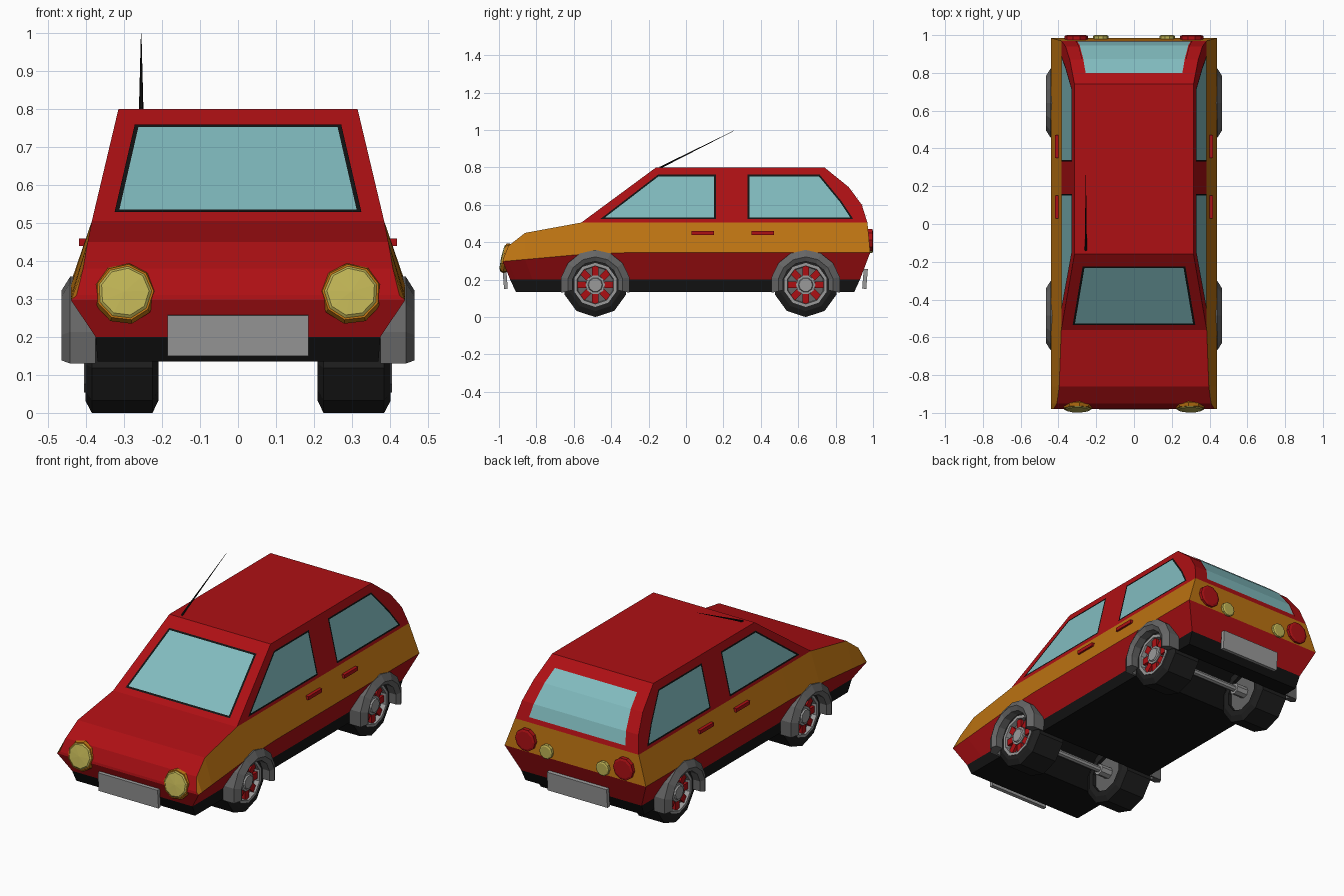
import bpy, bmesh
from math import pi, radians, sin, cos
from mathutils import Vector, Matrix

if "Cube" in bpy.data.objects:
    bpy.data.objects.remove(bpy.data.objects["Cube"])


def mat(name, *rgb):
    m = bpy.data.materials.new(name)
    m.diffuse_color = (*rgb, 1)
    m.use_nodes = True
    m.node_tree.nodes["Principled BSDF"].inputs["Base Color"].default_value = m.diffuse_color
    return m


RED = mat("red paint", .42, .005, .007)
ORANGE = mat("orange paint", .5, .17, .006)
BLACK = mat("black trim", .006, .006, .006)
RUBBER = mat("rubber", .014, .014, .014)
DARK = mat("dark grey plastic", .13, .13, .13)
GREY = mat("mid grey metal", .32, .32, .32)
GLASS = mat("glass", .22, .5, .52)
YELLOW = mat("yellow lens", .52, .45, .09)


def make(name, bm, mats, mirror=False, loc=(0, 0, 0)):
    bmesh.ops.remove_doubles(bm, verts=bm.verts, dist=1e-5)
    me = bpy.data.meshes.new(name)
    bm.to_mesh(me)
    bm.free()
    for m in mats:
        me.materials.append(m)
    ob = bpy.data.objects.new(name, me)
    ob.location = loc
    bpy.context.collection.objects.link(ob)
    if mirror:
        ob.modifiers.new("mirror", "MIRROR").use_mirror_merge = False
    return ob


def sweep(profile, n, start=0, span=2 * pi, closed=False, matrix=None):
    """Turn an (x, r) profile about the x axis."""
    bm = bmesh.new()
    full = span > 6.28
    rings = []
    for i in range(n if full else n + 1):
        a = start + span * i / n
        rings.append([bm.verts.new((x, r * cos(a), r * sin(a))) for x, r in profile])
    k = len(profile)
    for i in range(n):
        p, q = rings[i], rings[(i + 1) % len(rings)]
        for j in range(k if closed else k - 1):
            bm.faces.new((p[j], p[(j + 1) % k], q[(j + 1) % k], q[j]))
    if not full:
        bm.faces.new(rings[0])
        bm.faces.new(rings[-1])
    bmesh.ops.remove_doubles(bm, verts=bm.verts, dist=1e-5)
    bmesh.ops.dissolve_degenerate(bm, edges=bm.edges, dist=1e-6)
    bmesh.ops.recalc_face_normals(bm, faces=bm.faces)
    if matrix:
        bm.transform(matrix)
    return bm


def box(name, centre, size, m, mirror=False, tilt=0):
    bm = bmesh.new()
    bmesh.ops.create_cube(bm, size=1)
    bm.transform(Matrix.Translation(centre) @ Matrix.Rotation(tilt, 4, 'X') @ Matrix.Diagonal((*size, 1)))
    return make(name, bm, [m], mirror)


def facing(centre, direction):
    return Matrix.Translation(centre) @ Vector(direction).to_track_quat('X', 'Z').to_matrix().to_4x4()


# lower body: columns of floor y, sill y, belt (y, z), shoulder (x, y, z)
cols = [(-.91, -.94, -.98, .297, .425, -.978, .31),
        (-.89, -.91, -.95, .300, .408, -.95, .38),
        (-.82, -.82, -.86, .308, .396, -.86, .45),
        (-.56, -.56, -.56, .335, .385, -.56, .505),
        (-.30, -.30, -.30, .345, .385, -.30, .505),
        (.90, .93, .985, .345, .385, .97, .505)]
bm = bmesh.new()
secs = []
for yf, ys, yb, zb, xt, yt, zt in cols:
    pts = [(.37, yf, .135), (.375, ys, .2), (.44, yb, zb), (xt, yt, zt)]
    secs.append([[bm.verts.new((s * x, y, z)) for x, y, z in pts] for s in (1, -1)])


def quad(vs, idx):
    bm.faces.new(vs).material_index = idx


for a, b in zip(secs, secs[1:]):
    for s in (0, 1):
        for j in range(3):
            quad((a[s][j], b[s][j], b[s][j + 1], a[s][j + 1]), j)
    quad((a[0][3], b[0][3], b[1][3], a[1][3]), 1)
    quad((a[0][0], b[0][0], b[1][0], a[1][0]), 0)
for sec, band in ((secs[0], 1), (secs[-1], 2)):
    for j in range(3):
        quad((sec[0][j], sec[0][j + 1], sec[1][j + 1], sec[1][j]), min(j, band))
bmesh.ops.recalc_face_normals(bm, faces=bm.faces)
body = make("lower_body", bm, [BLACK, RED, ORANGE])


# cabin: side profile, leaning inwards with height
def half(z):
    return .385 - (z - .505) / .295 * .07


profile = [(-.56, .505), (-.16, .80), (.74, .80), (.87, .695), (.94, .60), (.97, .505)]
bm = bmesh.new()
sides = [[bm.verts.new((s * half(z), y, z)) for y, z in profile] for s in (1, -1)]
for s in sides:
    bm.faces.new(s)
for i in range(6):
    j = (i + 1) % 6
    bm.faces.new((sides[0][i], sides[0][j], sides[1][j], sides[1][i]))
bmesh.ops.recalc_face_normals(bm, faces=bm.faces)
make("cabin", bm, [RED])


# windows: pane strips with an inset frame, lifted off the cabin
def window(name, strips, offset, frame, width, mirror=False):
    bm = bmesh.new()
    for strip in strips:
        bm.faces.new([bm.verts.new(Vector(p) + Vector(offset)) for p in strip])
    bmesh.ops.remove_doubles(bm, verts=bm.verts, dist=1e-5)
    bmesh.ops.recalc_face_normals(bm, faces=bm.faces)
    bm.faces.ensure_lookup_table()
    if bm.faces[0].normal.dot(Vector(offset)) < 0:
        bmesh.ops.reverse_faces(bm, faces=bm.faces)
    ring = bmesh.ops.inset_region(bm, faces=bm.faces[:], thickness=width,
                                  use_boundary=True, use_even_offset=True)["faces"]
    for f in ring:
        f.material_index = 1
    make(name, bm, [GLASS, frame], mirror)


for name, poly in (("front_side_window", [(-.46, .522), (.16, .522), (.16, .76), (-.15, .76)]),
                   ("rear_side_window", [(.33, .522), (.895, .522), (.83, .62), (.715, .76), (.33, .76)])):
    window(name, [[(half(z), y, z) for y, z in poly]], (.004, 0, .001), BLACK, .009, True)


def slope(z):
    return -.56 + (z - .505) * .4 / .295


window("windshield", [[(x, slope(z), z) for x, z in
       ((-.325, .525), (.325, .525), (.272, .755), (-.272, .755))]], (0, -.003, .004), BLACK, .011)
rows = [(.31, .965, .522), (.295, .94, .60), (.277, .87, .695), (.263, .79, .76)]
window("rear_window", [[(-a[0], a[1], a[2]), (a[0], a[1], a[2]), (b[0], b[1], b[2]), (-b[0], b[1], b[2])]
       for a, b in zip(rows, rows[1:])], (0, .004, .003), RED, .008)

# wheels, arches, axles and the wheel wells cut from the body
for end, y in (("front", -.485), ("rear", .64)):
    c = (0, y, .172)
    cut = make(end + "_well_cutter", sweep([(-.6, 0), (-.6, .178), (.6, .178), (.6, 0)], 12), [BLACK], loc=c)
    cut.hide_render = True
    cut.hide_viewport = True
    b = body.modifiers.new(end + " wells", "BOOLEAN")
    b.object, b.operation, b.solver = cut, "DIFFERENCE", "EXACT"
    make(end + "_tyre", sweep([(.21, .11), (.21, .14), (.225, .172), (.385, .172), (.402, .14),
                               (.402, .118), (.38, .112), (.23, .11)], 10, pi / 2, closed=True), [RUBBER], True, c)
    make(end + "_rim", sweep([(.375, .118), (.406, .118), (.406, .102), (.375, .098)], 10, pi / 2,
                             closed=True), [GREY], True, c)
    make(end + "_wheel_disc", sweep([(.23, 0), (.23, .112), (.378, .112), (.378, 0)], 10, pi / 2),
         [DARK], True, c)
    make(end + "_hub", sweep([(.36, .052), (.4, .052), (.4, .04), (.408, .036), (.408, 0)], 10), [GREY], True, c)
    bm = bmesh.new()
    for i in range(8):
        bmesh.ops.create_cube(bm, size=1, matrix=Matrix.Rotation(i * pi / 4, 4, 'X')
                              @ Matrix.Translation((.384, .076, 0)) @ Matrix.Diagonal((.022, .052, .036, 1)))
    make(end + "_spokes", bm, [RED], True, c)
    make(end + "_axle", sweep([(-.23, .018), (.23, .018)], 8), [GREY], loc=c)
    make(end + "_axle_collar", sweep([(.16, 0), (.16, .032), (.235, .032)], 8), [GREY], True, c)
    make(end + "_wheel_arch", sweep([(.406, .125), (.45, .125), (.465, .15), (.442, .187), (.375, .187),
                                     (.375, .176), (.406, .176)], 8, radians(-13), radians(206), True),
         [DARK], True, c)

# headlights
m = facing((.298, -.967, .315), (0, -1, .22))
make("headlight_housing", sweep([(-.04, 0), (-.04, .066), (-.005, .083), (.012, .076), (.012, 0)], 9, .3,
                                matrix=m), [ORANGE], True)
make("headlight_lens", sweep([(.01, .073), (.018, .064), (.022, 0)], 9, .3, matrix=m), [YELLOW], True)

# tail lights
for name, x, z, r, m in (("tail_light", .305, .412, .062, RED), ("reverse_light", .176, .38, .04, YELLOW)):
    make(name, sweep([(-.03, r), (.012, r), (.016, r * .8), (.016, 0)], 10,
                     matrix=facing((x, .984, z), (0, 1, 0))), [m], True)

# number plates without lettering, and door handles
box("front_plate", (0, -.967, .204), (.372, .02, .106), GREY, tilt=.08)
box("rear_plate", (0, .957, .204), (.372, .022, .106), GREY, tilt=-.08)
for name, y in (("front_door_handle", .09), ("rear_door_handle", .41)):
    box(name, (.406, y, .449), (.026, .12, .02), RED, True)

# antenna
base, tip = Vector((-.255, -.14, .798)), Vector((-.255, .26, .998))
make("antenna", sweep([(0, .006), ((tip - base).length, .0008)], 6, matrix=facing(base, tip - base)), [BLACK])
